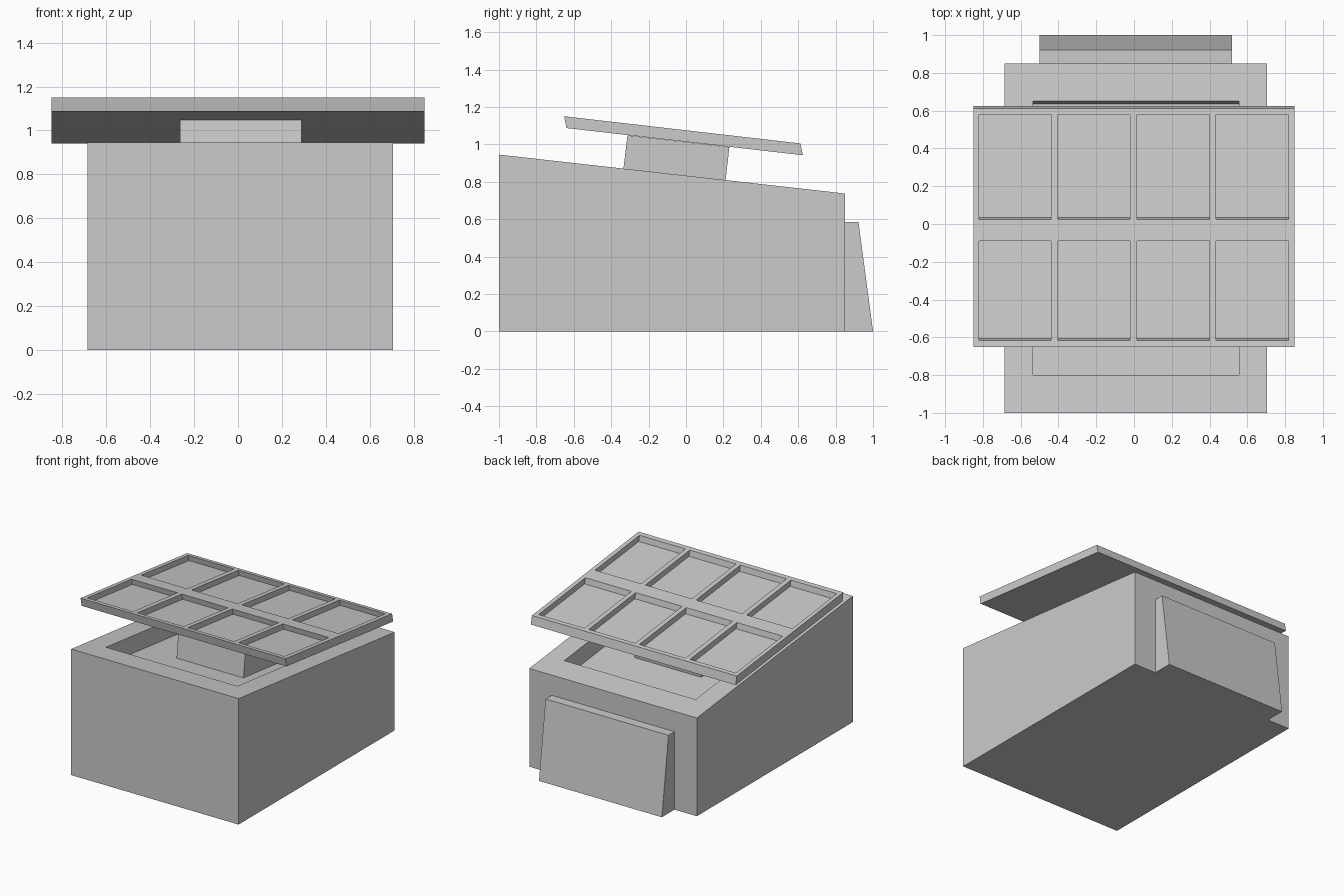
import bpy, bmesh
from mathutils import Vector

if "Cube" in bpy.data.objects:
    bpy.data.objects.remove(bpy.data.objects["Cube"])


def finish(bm, name):
    bmesh.ops.recalc_face_normals(bm, faces=bm.faces[:])
    mesh = bpy.data.meshes.new(name)
    bm.to_mesh(mesh)
    bm.free()
    obj = bpy.data.objects.new(name, mesh)
    bpy.context.collection.objects.link(obj)
    return obj


def prism(profile, x0, x1):
    """Side profile (y, z) swept from x0 to x1."""
    bm = bmesh.new()
    face = bm.faces.new([bm.verts.new((x0, y, z)) for y, z in profile])
    out = bmesh.ops.extrude_face_region(bm, geom=[face], use_keep_orig=True)
    verts = [g for g in out["geom"] if isinstance(g, bmesh.types.BMVert)]
    bmesh.ops.translate(bm, vec=(x1 - x0, 0, 0), verts=verts)
    bmesh.ops.recalc_face_normals(bm, faces=bm.faces[:])
    return bm


# body with sloping top and shallow sunken tray
bm = prism([(-1, 0), (0.85, 0), (0.85, 0.737), (-1, 0.945)], -0.685, 0.705)
top = max(bm.faces, key=lambda f: f.calc_center_median().z)
normal = top.normal.copy()
inner = bmesh.ops.extrude_discrete_faces(bm, faces=[top])["faces"][0]
centre = inner.calc_center_median()
for v in inner.verts:
    v.co = centre + (v.co - centre) * 0.784
floor = bmesh.ops.extrude_discrete_faces(bm, faces=[inner])["faces"][0]
bmesh.ops.translate(bm, vec=normal * -0.13, verts=floor.verts[:])
finish(bm, "body")

# wedge chute on the back
finish(prism([(0.85, 0), (1.0, 0), (0.922, 0.585), (0.85, 0.585)],
             -0.50, 0.52), "back_chute")

# post carrying the raised lid
finish(prism([(-0.35, 0.74), (0.197, 0.68), (0.232, 0.986), (-0.313, 1.048)],
             -0.265, 0.29), "lid_post")

# tilted lid with two rows of four sunken panels
xs = [-0.85, -0.82, -0.44, -0.403, -0.02, 0.015, 0.40, 0.435, 0.817, 0.85]
ys = [-0.652, -0.616, -0.09, 0.025, 0.58, 0.612]
down = Vector((0, 0.013, -0.063))
bm = bmesh.new()
grid = [[bm.verts.new((x, y, 1.15 - 0.115 * (y + 0.652))) for x in xs] for y in ys]
panels = []
for j in range(len(ys) - 1):
    for i in range(len(xs) - 1):
        f = bm.faces.new((grid[j][i], grid[j][i + 1],
                          grid[j + 1][i + 1], grid[j + 1][i]))
        if i % 2 and j % 2:
            panels.append(f)
rim = [e for e in bm.edges if e.is_boundary]
out = bmesh.ops.extrude_edge_only(bm, edges=rim)["geom"]
bmesh.ops.translate(bm, vec=down, verts=[g for g in out if isinstance(g, bmesh.types.BMVert)])
bmesh.ops.edgeloop_fill(bm, edges=[e for e in bm.edges if e.is_boundary])
for f in bmesh.ops.extrude_discrete_faces(bm, faces=panels)["faces"]:
    bmesh.ops.translate(bm, vec=down * 0.68, verts=f.verts[:])
finish(bm, "panel_lid")
